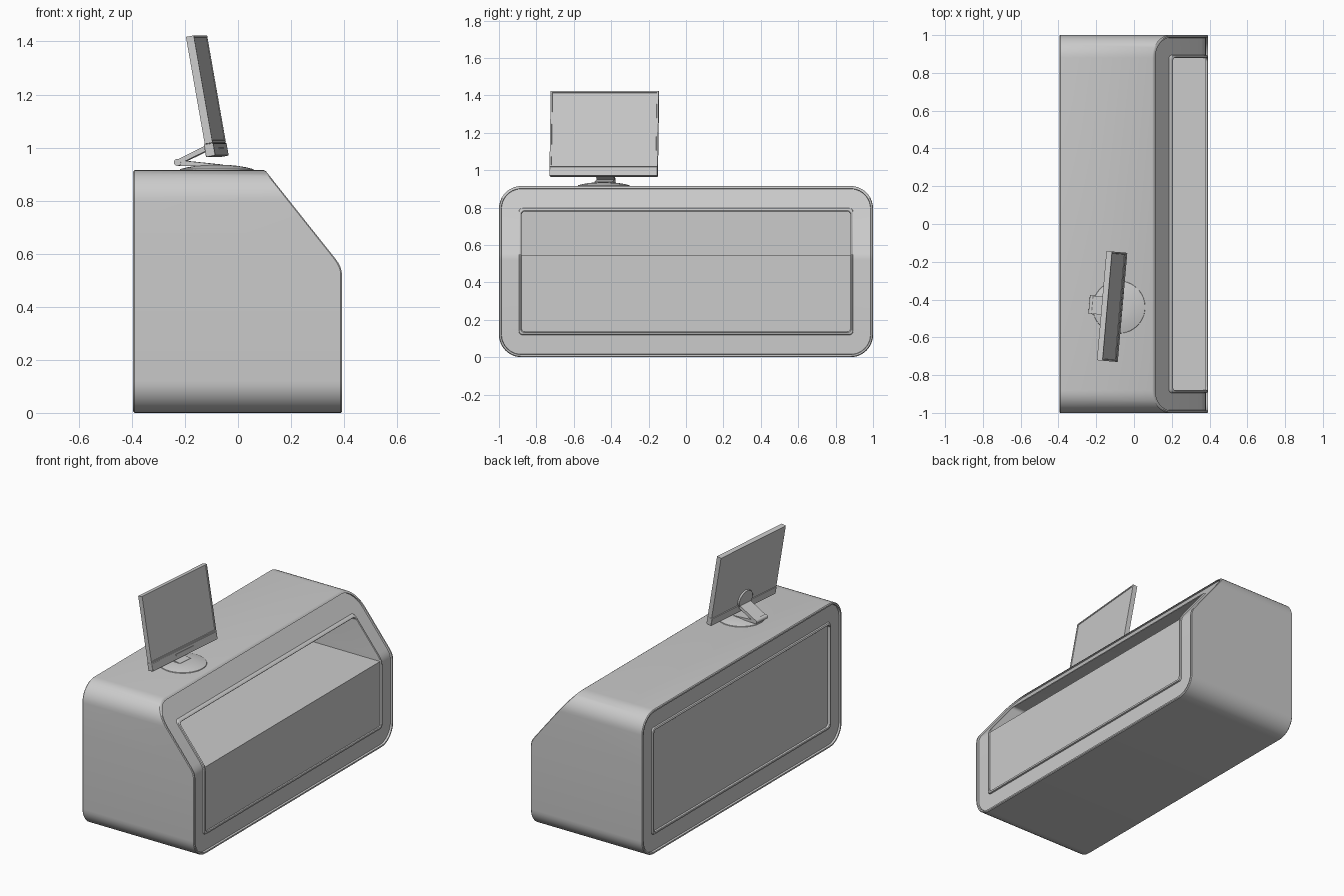
import bpy, bmesh
from math import sin, cos, pi, radians
from mathutils import Matrix, Vector

if "Cube" in bpy.data.objects:
    bpy.data.objects.remove(bpy.data.objects["Cube"])


def finish(bm, name, mat=None, bevel=0):
    bmesh.ops.recalc_face_normals(bm, faces=bm.faces)
    me = bpy.data.meshes.new(name)
    bm.to_mesh(me)
    bm.free()
    if mat:
        me.transform(mat)
    ob = bpy.data.objects.new(name, me)
    bpy.context.collection.objects.link(ob)
    if bevel:
        m = ob.modifiers.new("bevel", 'BEVEL')
        m.width, m.segments = bevel, 2
    bpy.ops.object.select_all(action='DESELECT')
    ob.select_set(True)
    bpy.context.view_layer.objects.active = ob
    bpy.ops.object.shade_smooth_by_angle(angle=radians(30))
    return ob


def box(name, lo, hi, mat=None, bevel=0):
    lo, hi = Vector(lo), Vector(hi)
    bm = bmesh.new()
    bmesh.ops.create_cube(bm, size=1, matrix=Matrix.Translation((lo + hi) / 2)
                          @ Matrix.Diagonal((*(hi - lo), 1)))
    return finish(bm, name, mat, bevel)


# ---- Desk shell: rounded rectangles lofted along x ----
TOP, FRONT, BACK, BEND, H = 0.915, 0.392, -0.395, 0.55, 0.03
SLOPE = 0.795


def front_x(z):
    # vertical face, small fillet, then sloped face
    if z < BEND - H:
        return FRONT
    if z < BEND + H:
        return FRONT - SLOPE * (z - BEND + H) ** 2 / (4 * H)
    return FRONT - SLOPE * (z - BEND)


def outline(d, n=10):
    r = max(0.12 - d, 0.02)
    y, lo, hi = 1 - d, 1.12 * d, TOP - 1.12 * d
    pts = []
    for cy, cz, a0 in ((y - r, lo + r, -pi / 2), (y - r, hi - r, 0),
                       (-y + r, hi - r, pi / 2), (-y + r, lo + r, pi)):
        for i in range(n + 1):
            a = a0 + i * pi / 2 / n
            pts.append((cy + r * cos(a), cz + r * sin(a)))
        # extra side points where the front bends
        if a0 == -pi / 2:
            pts += [(y, BEND - H + k * H / 2) for k in range(5)]
        elif a0 == pi / 2:
            pts += [(-y, BEND + H - k * H / 2) for k in range(5)]
    return pts


# (inset, depth): outer lip, recessed rim, raised bead, inner edge
rim = [(0.0, 0.005), (0.004, 0), (0.012, 0), (0.014, 0.012), (0.106, 0.012),
       (0.108, 0.003), (0.112, 0), (0.117, 0), (0.120, 0.004), (0.121, 0.016)]
bm = bmesh.new()
loops = [[bm.verts.new((BACK + dep, y, z)) for y, z in outline(d)]
         for d, dep in reversed(rim)]
loops += [[bm.verts.new((front_x(z) - dep, y, z)) for y, z in outline(d)]
          for d, dep in rim]
# tunnel running back behind the open front
loops.append([bm.verts.new((-0.35, y, z)) for y, z in outline(0.121)])
for a, b in zip(loops, loops[1:]):
    for i in range(len(a)):
        j = (i + 1) % len(a)
        bm.faces.new((a[i], a[j], b[j], b[i]))
bm.faces.new(loops[0])
bm.faces.new(loops[-1])
finish(bm, "desk_shell")

# Lower cabinet whose top is the open shelf
box("shelf_cabinet", (-0.349, -0.879, 0.137), (0.382, 0.879, 0.545))

# ---- Monitor and stand, turned slightly on the desk top ----
turn = Matrix.Translation((-0.08, -0.44, 0)) @ Matrix.Rotation(radians(-5), 4, 'Z')
tilt = turn @ Matrix.Translation((0.02, 0, 0.97)) @ Matrix.Rotation(radians(-10), 4, 'Y')

W, HT = 0.29, 0.46
bm = bmesh.new()
bmesh.ops.create_cube(bm, size=1, matrix=Matrix.Translation((-0.017, 0, 0.05 + (HT - 0.05) / 2))
                      @ Matrix.Diagonal((0.03, 2 * W, HT - 0.05, 1)))
bm.faces.ensure_lookup_table()
face = max(bm.faces, key=lambda f: f.calc_center_median().x)
bmesh.ops.inset_region(bm, faces=[face], thickness=0.012, depth=0)
bmesh.ops.inset_region(bm, faces=[face], thickness=0.002, depth=-0.003)
finish(bm, "monitor_screen", tilt)
box("monitor_chin", (-0.036, -W, 0), (0, W, 0.049), tilt, 0.003)
box("button_strip", (-0.002, -0.08, 0.025), (0.003, 0.08, 0.033), tilt)

# Round hinge plate on the monitor back
bm = bmesh.new()
bmesh.ops.create_cone(bm, cap_ends=True, segments=40, radius1=0.06, radius2=0.06, depth=0.014,
                      matrix=Matrix.Translation((-0.037, 0, 0.075)) @ Matrix.Rotation(pi / 2, 4, 'Y'))
finish(bm, "hinge_plate", tilt, 0.002)

# Domed round foot
bm = bmesh.new()
prof = [(0, 0.934), (0.05, 0.934), (0.08, 0.931), (0.115, 0.925), (0.138, 0.919), (0.14, 0.913), (0, 0.913)]
vs = [bm.verts.new((r, 0, z)) for r, z in prof]
es = [bm.edges.new(p) for p in zip(vs, vs[1:])]
bmesh.ops.spin(bm, geom=vs + es, cent=(0, 0, 0), axis=(0, 0, 1), angle=2 * pi, steps=48)
bmesh.ops.remove_doubles(bm, verts=bm.verts, dist=1e-4)
finish(bm, "stand_foot", turn)


# Folded stand arm: side profile extruded in y
def extrude_profile(name, pts, half):
    bm = bmesh.new()
    f = bm.faces.new([bm.verts.new((x, -half, z)) for x, z in pts])
    out = bmesh.ops.extrude_face_region(bm, geom=[f])
    bmesh.ops.translate(bm, vec=(0, 2 * half, 0),
                        verts=[v for v in out["geom"] if isinstance(v, bmesh.types.BMVert)])
    finish(bm, name, turn)


extrude_profile("stand_lower_arm", [(0.02, 0.928), (0.02, 0.936), (-0.145, 0.953), (-0.155, 0.945),
                                    (-0.15, 0.932)], 0.048)
extrude_profile("stand_upper_arm", [(-0.135, 0.94), (-0.155, 0.95), (-0.03, 1.012), (-0.02, 0.995)], 0.048)
bm = bmesh.new()
bmesh.ops.create_cone(bm, cap_ends=True, segments=24, radius1=0.013, radius2=0.013, depth=0.1,
                      matrix=Matrix.Translation((-0.145, 0, 0.944)) @ Matrix.Rotation(pi / 2, 4, 'X'))
finish(bm, "stand_pivot", turn)
